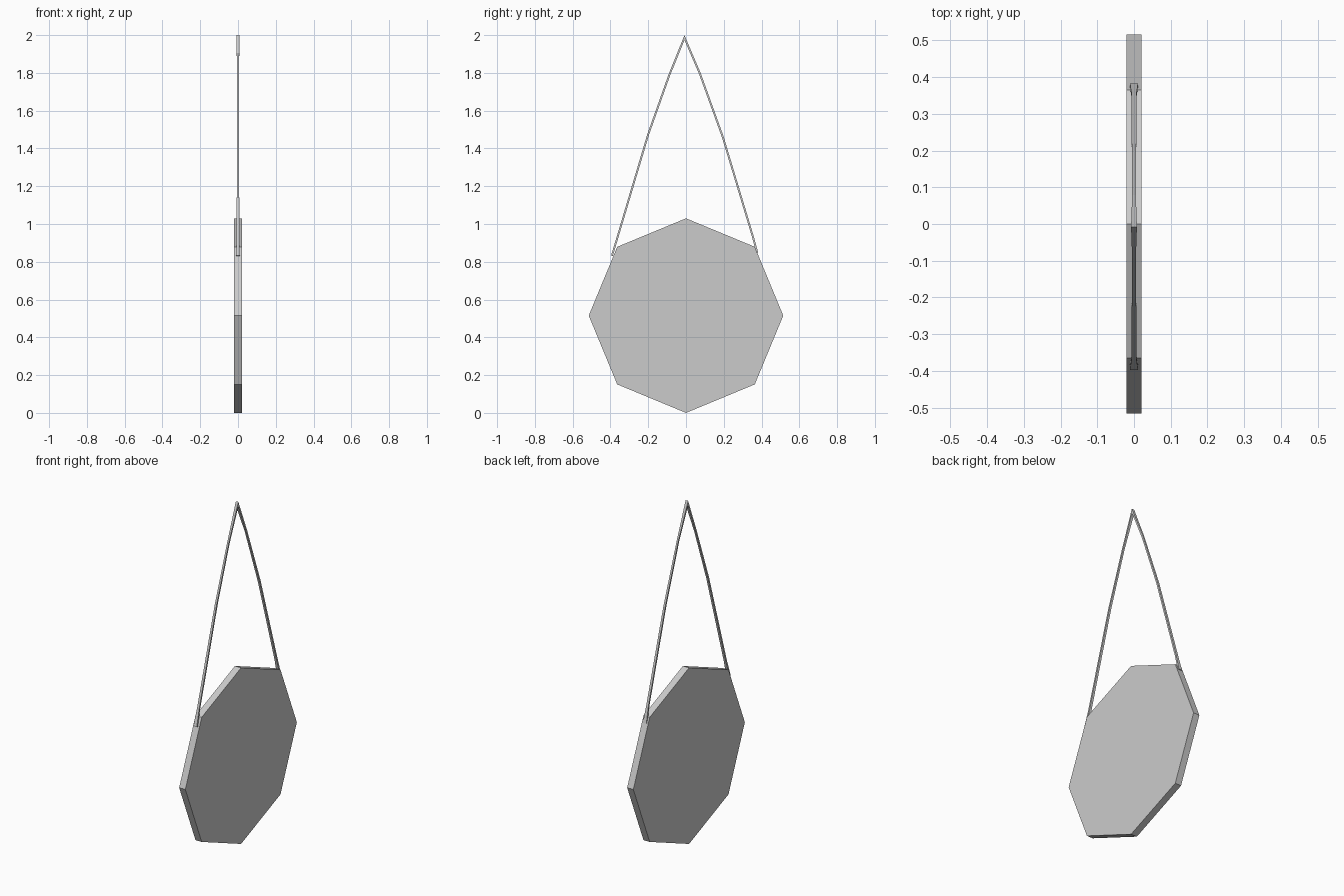
import bpy, bmesh, math
from mathutils import Vector

if "Cube" in bpy.data.objects:
    bpy.data.objects.remove(bpy.data.objects["Cube"])


def finish(name, bm):
    bmesh.ops.recalc_face_normals(bm, faces=bm.faces)
    mesh = bpy.data.meshes.new(name)
    bm.to_mesh(mesh)
    bm.free()
    obj = bpy.data.objects.new(name, mesh)
    bpy.context.collection.objects.link(obj)
    return obj


# Octagonal disc standing on one corner
R, HALF_DEPTH = 0.515, 0.02
bm = bmesh.new()
rings = []
for x in (-HALF_DEPTH, HALF_DEPTH):
    rings.append([bm.verts.new((x, R * math.sin(i * math.pi / 4),
                                R + R * math.cos(i * math.pi / 4)))
                  for i in range(8)])
bm.faces.new(rings[0])
bm.faces.new(rings[1])
for i in range(8):
    j = (i + 1) % 8
    bm.faces.new((rings[0][i], rings[0][j], rings[1][j], rings[1][i]))
finish("disc", bm)

# Hanging strap: (y, z, half width) along its centre line, mitred at bends
path = [(-0.392, 0.832, 0.011), (-0.364, 0.925, 0.007), (-0.2, 1.475, 0.006),
        (-0.088, 1.79, 0.005), (-0.008, 1.987, 0.008), (0.074, 1.795, 0.005),
        (0.195, 1.46, 0.006), (0.352, 0.94, 0.007), (0.378, 0.845, 0.011)]
HALF_THICK = 0.005
pts = [Vector(p[:2]) for p in path]
bm = bmesh.new()
sections = []
for i, p in enumerate(pts):
    before = (p - pts[i - 1]).normalized() if i else None
    after = (pts[i + 1] - p).normalized() if i < len(pts) - 1 else None
    before, after = before or after, after or before
    n1 = Vector((-before.y, before.x))
    n2 = Vector((-after.y, after.x))
    miter = (n1 + n2).normalized()
    offset = miter * (HALF_THICK / miter.dot(n1))
    w = path[i][2]
    sections.append([bm.verts.new((sx * w, p.x + s * offset.x, p.y + s * offset.y))
                     for sx, s in ((-1, -1), (1, -1), (1, 1), (-1, 1))])
for a, b in zip(sections, sections[1:]):
    for k in range(4):
        m = (k + 1) % 4
        bm.faces.new((a[k], a[m], b[m], b[k]))
bm.faces.new(sections[0])
bm.faces.new(sections[-1])
finish("hanging_strap", bm)
